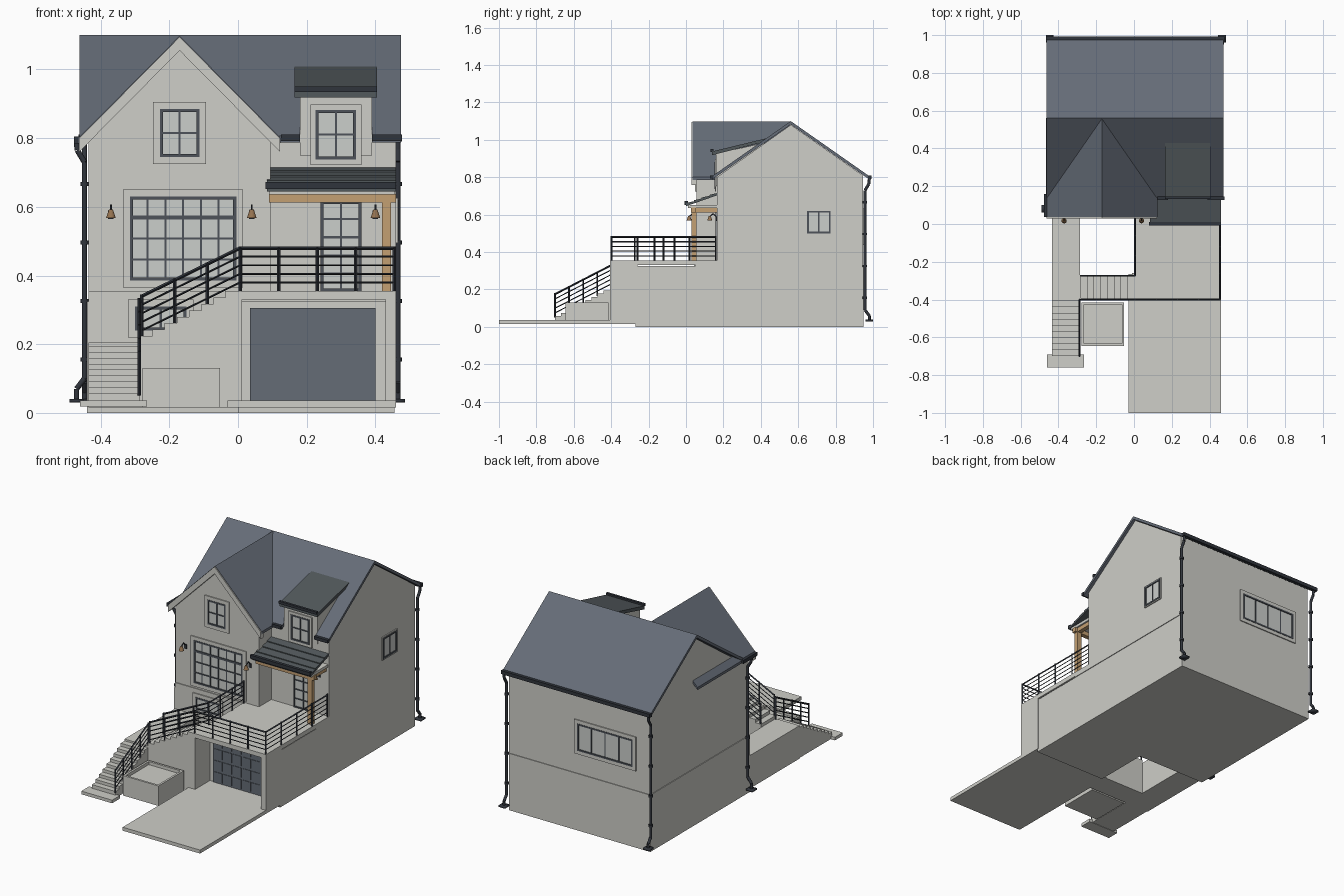
import bpy, bmesh, math
from mathutils import Matrix, Vector

cube = bpy.data.objects.get("Cube")
if cube:
    bpy.data.objects.remove(cube, do_unlink=True)


def material(name, r, g, b):
    mat = bpy.data.materials.new(name)
    mat.use_nodes = True
    mat.diffuse_color = (r, g, b, 1)
    mat.node_tree.nodes["Principled BSDF"].inputs["Base Color"].default_value = (r, g, b, 1)
    return mat


WALL = material("pale render", .62, .62, .58)
GLASS = material("window glass", .6, .62, .6)
SLATE = material("slate roof", .13, .15, .185)
METAL = material("dark metal roof", .085, .1, .108)
FRAME = material("window frame", .075, .085, .1)
IRON = material("black iron", .03, .035, .045)
DOOR = material("garage door grey", .13, .15, .18)
WOOD = material("oak timber", .55, .35, .17)
COPPER = material("copper", .3, .17, .08)


def finish(bm, name, *mats, smooth=False):
    bmesh.ops.recalc_face_normals(bm, faces=bm.faces)
    mesh = bpy.data.meshes.new(name)
    bm.to_mesh(mesh)
    bm.free()
    for mat in mats:
        mesh.materials.append(mat)
    obj = bpy.data.objects.new(name, mesh)
    bpy.context.collection.objects.link(obj)
    if smooth:
        for poly in mesh.polygons:
            poly.use_smooth = len(poly.vertices) == 4
    return obj


def add_box(bm, x, y, z, index=0):
    """Box from (low, high) pairs on each axis."""
    centre = Vector([sum(p) / 2 for p in (x, y, z)])
    size = [p[1] - p[0] for p in (x, y, z)]
    made = bmesh.ops.create_cube(bm, size=1, matrix=Matrix.Translation(centre) @ Matrix.Diagonal((*size, 1)))
    for face in {f for v in made["verts"] for f in v.link_faces}:
        face.material_index = index


def box(name, mat, x, y, z):
    bm = bmesh.new()
    add_box(bm, x, y, z)
    return finish(bm, name, mat)


def prism(name, mat, profile, span, axis="x"):
    """Extrude a (side, height) profile along x or y."""
    bm = bmesh.new()
    place = (lambda s, h: (span[0], s, h)) if axis == "x" else (lambda s, h: (s, span[0], h))
    face = bm.faces.new([bm.verts.new(place(s, h)) for s, h in profile])
    made = bmesh.ops.extrude_face_region(bm, geom=[face])["geom"]
    depth = span[1] - span[0]
    shift = (depth, 0, 0) if axis == "x" else (0, depth, 0)
    bmesh.ops.translate(bm, vec=shift, verts=[g for g in made if isinstance(g, bmesh.types.BMVert)])
    return finish(bm, name, mat)


def chevron(low, mid, high, top, slope, thick):
    """Profile of a two-sided roof slab."""
    line = [(s, top - slope * abs(s - mid)) for s in (low, mid, high)]
    return line + [(s, h - thick) for s, h in reversed(line)]


def add_rod(bm, start, end, radius, sides=4):
    start, end = Vector(start), Vector(end)
    way = end - start
    turn = way.to_track_quat("Z", "Y").to_matrix().to_4x4()
    bmesh.ops.create_cone(bm, cap_ends=True, segments=sides, radius1=radius, radius2=radius, depth=way.length,
                          matrix=Matrix.Translation((start + end) / 2) @ turn)


def window(name, x, y, z, width, height, cols, rows, angle=0, trim=.02, transom=False):
    """Glazed unit with dark bars and pale surround; the centre lies on the wall."""
    bm = bmesh.new()
    w, h, bar = width / 2, height / 2, .003
    add_box(bm, (-w, w), (-.003, 0), (-h, h), 0)

    def ring(w, h, t, depth, index):
        for s in (-1, 1):
            add_box(bm, sorted((s * w, s * (w + t))), (-depth, 0), (-h - t, h + t), index)
            add_box(bm, (-w, w), (-depth, 0), sorted((s * h, s * (h + t))), index)

    ring(w - .009, h - .009, .009, .008, 1)
    if trim:
        ring(w, h, trim, .006, 2)
    for i in range(1, cols):
        at = -w + width * i / cols
        add_box(bm, (at - bar, at + bar), (-.006, 0), (-h, h), 1)
    for i in range(1, rows):
        at = -h + height * i / rows
        b = bar * 2 if transom and i == rows - 1 else bar
        add_box(bm, (-w, w), (-.007, 0), (at - b, at + b), 1)
    bm.transform(Matrix.Translation((x, y, z)) @ Matrix.Rotation(math.radians(angle), 4, "Z"))
    return finish(bm, name, GLASS, FRAME, WALL)


def railing(name, start, end, bays):
    start, end = Vector(start), Vector(end)
    bm = bmesh.new()
    up = Vector((0, 0, 1))
    for i in range(bays + 1):
        foot = start.lerp(end, i / bays)
        add_rod(bm, foot, foot + up * .13, .005)
    for i in range(1, 6):
        lift = up * .025 * i
        add_rod(bm, start + lift, end + lift, .005 if i == 5 else .0028)
    return finish(bm, name, IRON)


def pipe(name, path):
    """Downpipe with wall brackets and a splash foot."""
    bm = bmesh.new()
    for a, b in zip(path, path[1:]):
        add_rod(bm, a, b, .008, 10)
    x, y, _ = path[2]
    for i in range(4):
        add_rod(bm, (x, y, .15 + .17 * i), (x, y, .162 + .17 * i), .012, 10)
    x, y, z = path[-1]
    add_box(bm, (x - .02, x + .02), (y - .02, y + .02), (z - .01, z))
    return finish(bm, name, IRON, smooth=True)


LEFT, RIGHT, BACK = -.435, .46, .945
BAY, ENTRY, RIDGE, PEAK = .055, .165, .56, -.17
DECK, LANDING, PORCH_FRONT = .355, .205, -.405

# Lower storey, garage and terrace
box("lower_storey", WALL, (LEFT - .004, RIGHT - .004), (BAY - .005, BACK + .004), (0, DECK - .03))
box("belt_course", WALL, (LEFT, RIGHT), (BAY - .005, BACK), (DECK - .03, DECK))
box("garage_body", WALL, (0, RIGHT - .004), (-.27, BAY), (0, DECK - .03))
box("terrace_floor", WALL, (0, RIGHT), (PORCH_FRONT, ENTRY), (DECK - .025, DECK))
box("garage_wall_left", WALL, (-.01, .012), (PORCH_FRONT, -.26), (.02, DECK - .02))
box("garage_wall_right", WALL, (.43, RIGHT), (PORCH_FRONT, -.26), (.02, DECK - .02))
box("driveway", WALL, (-.03, RIGHT), (-1, -.265), (.016, .036))

bm = bmesh.new()
add_box(bm, (.035, .4), (-.276, -.26), (.036, .305))
for row in range(4):
    for col in range(6):
        x, z = .042 + col * .06, .044 + row * .066
        add_box(bm, (x, x + .052), (-.279, -.27), (z, z + .054))
finish(bm, "garage_door", DOOR)

# Upper storey walls
prism("main_walls", WALL, [(ENTRY, DECK), (BACK, DECK), (BACK, .81), (RIDGE, 1.08), (ENTRY, .8)], (LEFT, RIGHT))
prism("bay_walls", WALL, [(LEFT, DECK), (.095, DECK), (.095, .805), (PEAK, 1.075), (LEFT, .805)], (BAY, .5), "y")
prism("dormer_walls", WALL, [(.16, .75), (.16, .925), (.42, .985), (.42, .9)], (.18, .39))

# Roofs; the front eave is notched at the dormer
for label, span, eave in (("left", (-.462, .18), .14), ("middle", (.18, .39), .17), ("right", (.39, .475), .14)):
    prism("main_roof_" + label, SLATE, chevron(eave, RIDGE, .98, 1.1, .7, .018), span)
prism("bay_roof", SLATE, chevron(PEAK - .295, PEAK, PEAK + .295, 1.098, 1.01, .015), (.036, RIDGE), "y")
prism("bay_bargeboard", WALL, chevron(PEAK - .293, PEAK, PEAK + .293, 1.095, 1.01, .04), (.03, BAY), "y")
prism("dormer_roof", METAL, [(.14, .938), (.445, 1.012), (.445, .996), (.14, .918)], (.165, .405))
box("dormer_gutter", IRON, (.165, .405), (.132, .146), (.935, .95))

# Porch with stepped roof courses and timber frame
for i in range(4):
    a, b = .042 * i, .042 * (i + 1)
    rise = .35
    prism("porch_roof_course_%d" % (i + 1), METAL,
          [(a, .662 + rise * a), (b, .657 + rise * b), (b, .645 + rise * b), (a, .645 + rise * a)], (.085, RIGHT))
box("porch_gutter", IRON, (.08, RIGHT), (-.008, .01), (.652, .672))
box("porch_soffit", WALL, (.09, RIGHT - .005), (.012, ENTRY), (.636, .652))
box("porch_beam", WOOD, (.09, RIGHT), (.028, .054), (.612, .638))
box("porch_side_beam", WOOD, (.422, .446), (.05, ENTRY), (.612, .638))
box("porch_post", WOOD, (.42, .446), (.03, .056), (DECK, .614))

# Windows and entrance door
window("bay_picture_window", -.16, BAY, .508, .31, .245, 6, 4, transom=True)
window("gable_window", PEAK, BAY, .815, .115, .14, 2, 2)
window("dormer_window", .285, .16, .81, .118, .145, 2, 2, trim=.015)
window("basement_window", -.225, BAY - .005, .275, .15, .07, 2, 1)
window("side_window", RIGHT, .71, .56, .125, .12, 2, 1, angle=90, trim=.006)
window("rear_window", -.152, BACK, .535, .35, .155, 4, 1, angle=180)
window("entrance_door", .3, ENTRY, .485, .12, .265, 2, 5, trim=0)

# Entrance stairs in two flights with a landing
box("stair_landing", WALL, (LEFT, -.285), (PORCH_FRONT, BAY), (.016, LANDING))
bm = bmesh.new()
for i in range(9):
    add_box(bm, (LEFT, -.285), (-.7 + .0325 * i, PORCH_FRONT), (.02, .057 + .0172 * i))
finish(bm, "lower_flight", WALL)
bm = bmesh.new()
for i in range(8):
    add_box(bm, (-.285 + .0356 * i, 0), (PORCH_FRONT, -.27), (.016, LANDING + .0187 * (i + 1)))
finish(bm, "upper_flight", WALL)
box("stair_foot_slab", WALL, (-.46, -.265), (-.76, -.69), (.018, .036))

# Planter: four sides and a sunken bed
bm = bmesh.new()
for x in ((-.278, -.266), (-.064, -.052)):
    add_box(bm, x, (-.645, -.415), (.016, .13))
for y in ((-.645, -.633), (-.427, -.415)):
    add_box(bm, (-.27, -.06), y, (.016, .13))
add_box(bm, (-.27, -.06), (-.64, -.42), (.016, .112))
finish(bm, "planter", WALL)

# Railings
edge = PORCH_FRONT + .006
railing("lower_stair_railing", (-.288, -.7, .05), (-.288, edge, LANDING), 4)
railing("upper_stair_railing", (-.28, edge, LANDING + .01), (.006, edge, DECK), 3)
railing("inner_stair_railing", (-.28, -.274, LANDING + .01), (.006, -.274, DECK), 3)
railing("terrace_front_railing", (.006, edge, DECK), (.455, edge, DECK), 4)
railing("terrace_side_railing", (.455, edge, DECK), (.455, ENTRY - .006, DECK), 4)
railing("terrace_inner_railing", (.006, -.274, DECK), (.006, .045, DECK), 3)

# Gutters and downpipes
box("rear_gutter", IRON, (-.465, .478), (.972, .992), (.79, .81))
box("bay_gutter", IRON, (-.477, -.46), (.036, .16), (.785, .805))
box("eave_gutter_left", IRON, (.125, .18), (.128, .146), (.792, .81))
box("eave_gutter_right", IRON, (.39, .478), (.128, .146), (.792, .81))
pipe("front_downpipe", [(-.47, .08, .79), (-.468, .08, .765), (-.447, .08, .73), (-.447, .08, .1), (-.47, .08, .07),
                        (-.47, .08, .04)])
for label, x in (("left", LEFT - .012), ("right", RIGHT + .006)):
    pipe("rear_downpipe_" + label, [(x, .98, .79), (x, .978, .765), (x, .957, .73), (x, .957, .09), (x, .98, .06),
                                    (x, .98, .04)])

# Wall lamps: gooseneck arm and copper shade
for label, x, wall in (("left", -.37, BAY), ("centre", .04, BAY), ("right", .4, ENTRY)):
    bm = bmesh.new()
    add_box(bm, (x - .008, x + .008), (wall - .005, wall), (.565, .59))
    front = wall - .038
    add_rod(bm, (x, wall, .585), (x, wall - .02, .605), .003, 6)
    add_rod(bm, (x, wall - .02, .605), (x, front, .59), .003, 6)
    finish(bm, "lamp_arm_" + label, IRON)
    bm = bmesh.new()
    bmesh.ops.create_cone(bm, cap_ends=True, segments=12, radius1=.014, radius2=.006, depth=.024,
                          matrix=Matrix.Translation((x, front, .58)))
    finish(bm, "lamp_shade_" + label, COPPER, smooth=True)
